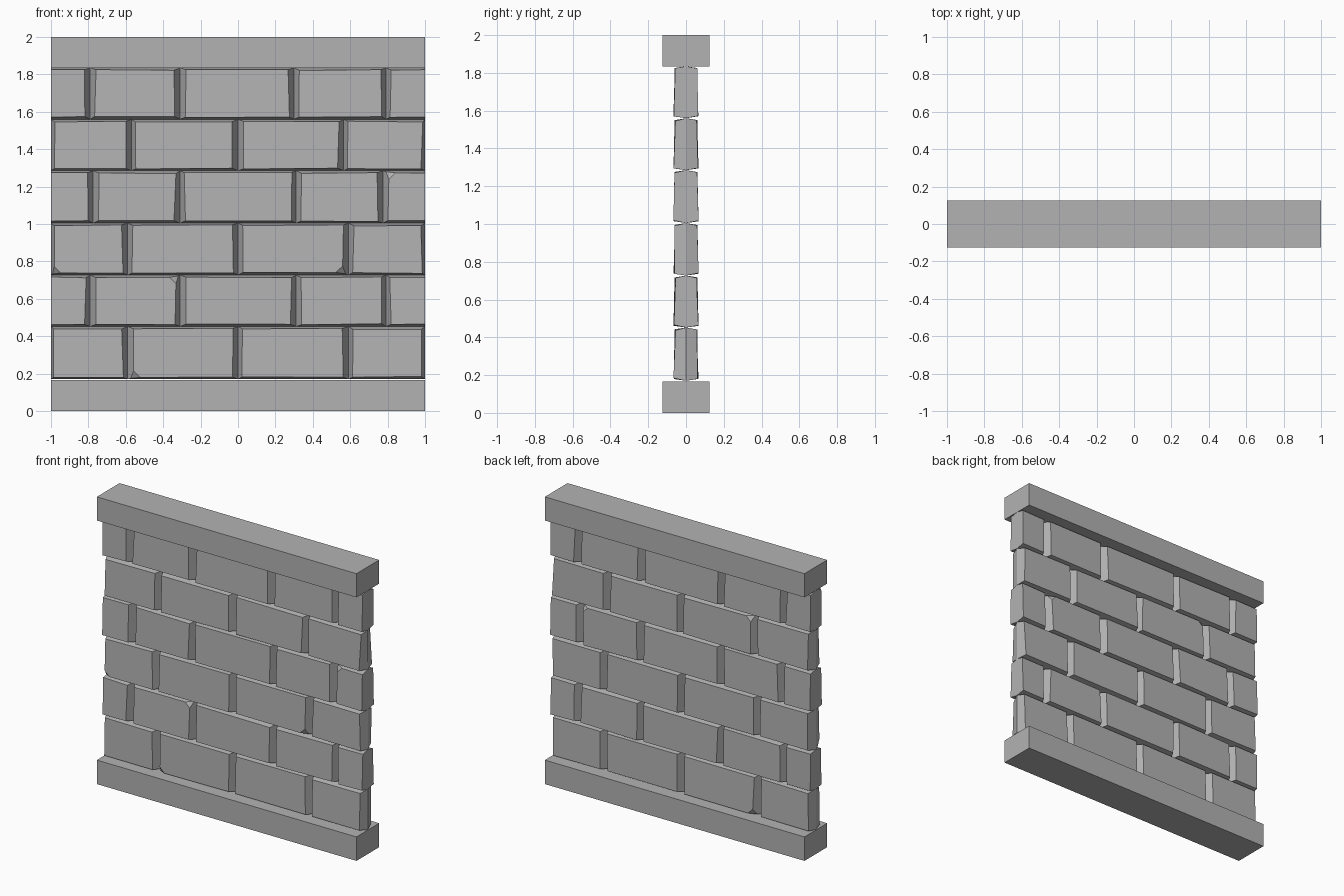
import bpy
import bmesh
import random
from mathutils import Vector

random.seed(4)
if "Cube" in bpy.data.objects:
    bpy.data.objects.remove(bpy.data.objects["Cube"], do_unlink=True)

# One stone grey for the whole wall
stone = bpy.data.materials.new("stone_grey")
stone.use_nodes = True
grey = (0.45, 0.45, 0.45, 1)
stone.diffuse_color = grey
stone.node_tree.nodes["Principled BSDF"].inputs["Base Color"].default_value = grey


def finish(name, bm):
    bmesh.ops.recalc_face_normals(bm, faces=bm.faces)
    mesh = bpy.data.meshes.new(name)
    bm.to_mesh(mesh)
    bm.free()
    mesh.materials.append(stone)
    obj = bpy.data.objects.new(name, mesh)
    bpy.context.collection.objects.link(obj)


def slab(name, z0, z1):
    bm = bmesh.new()
    bmesh.ops.create_cube(bm, size=1)
    for v in bm.verts:
        v.co = Vector((v.co.x * 2, v.co.y * 0.25, (z0 + z1) / 2 + v.co.z * (z1 - z0)))
    finish(name, bm)


def jitter(amount):
    return random.uniform(-amount, amount)


def brick(name, x0, x1, z0, z1, cut_ends, chips):
    """Six-sided outline at mid depth, sloping in to a smaller face front and back."""
    bm = bmesh.new()
    corners = [(-1, -1), (1, -1), (1, 1), (-1, 1)]
    rings = {}
    for side in (-1, 0, 1):
        ring = []
        for sx, sz in corners:
            x = x0 if sx < 0 else x1
            z = z0 if sz < 0 else z1
            y = 0
            if side:
                if not (cut_ends and abs(x) > 0.99):
                    slope = 0.017 if abs(x) > 0.99 else 0.027
                    x -= sx * (slope + jitter(0.006))
                z -= sz * (0.012 + jitter(0.003))
                y = side * (0.061 - sz * 0.003 + jitter(0.003))
            ring.append(bm.verts.new((x, y, z)))
        rings[side] = ring
    for side in (-1, 1):
        bm.faces.new(rings[side])
        for i in range(4):
            j = (i + 1) % 4
            bm.faces.new((rings[0][i], rings[0][j], rings[side][j], rings[side][i]))
    bmesh.ops.recalc_face_normals(bm, faces=bm.faces)
    # Knocked-off corners
    chipped = [rings[side][corners.index((sx, sz))] for side, sx, sz in chips]
    if chipped:
        bmesh.ops.bevel(bm, geom=chipped, offset=0.035, segments=1,
                        affect='VERTICES', offset_type='OFFSET')
    finish(name, bm)


slab("base_slab", 0, 0.167)
slab("cap_slab", 1.835, 2)

# Courses from bottom to top, each given by its upright joints
levels = [0.17, 0.452, 0.727, 1.005, 1.285, 1.56, 1.835]
courses = [
    [-0.59, 0, 0.59],
    [-0.79, -0.31, 0.31, 0.79],
    [-0.59, 0, 0.59],
    [-0.775, -0.31, 0.31, 0.775],
    [-0.57, 0, 0.565],
    [-0.79, -0.31, 0.30, 0.79],
]
# (course, brick): corners as side, left/right, bottom/top
chips = {
    (0, 1): [(-1, -1, -1), (1, -1, -1)],
    (1, 1): [(-1, 1, 1)],
    (2, 0): [(-1, -1, -1)],
    (2, 2): [(-1, 1, -1)],
    (3, 3): [(1, 1, 1)],
    (3, 4): [(-1, -1, 1)],
    (4, 1): [(1, -1, 1)],
}
for row, joints in enumerate(courses):
    xs = [-1] + joints + [1]
    for col in range(len(xs) - 1):
        brick(f"brick_{row + 1}_{col + 1}", xs[col], xs[col + 1],
              levels[row], levels[row + 1], row % 2 == 1, chips.get((row, col), []))
